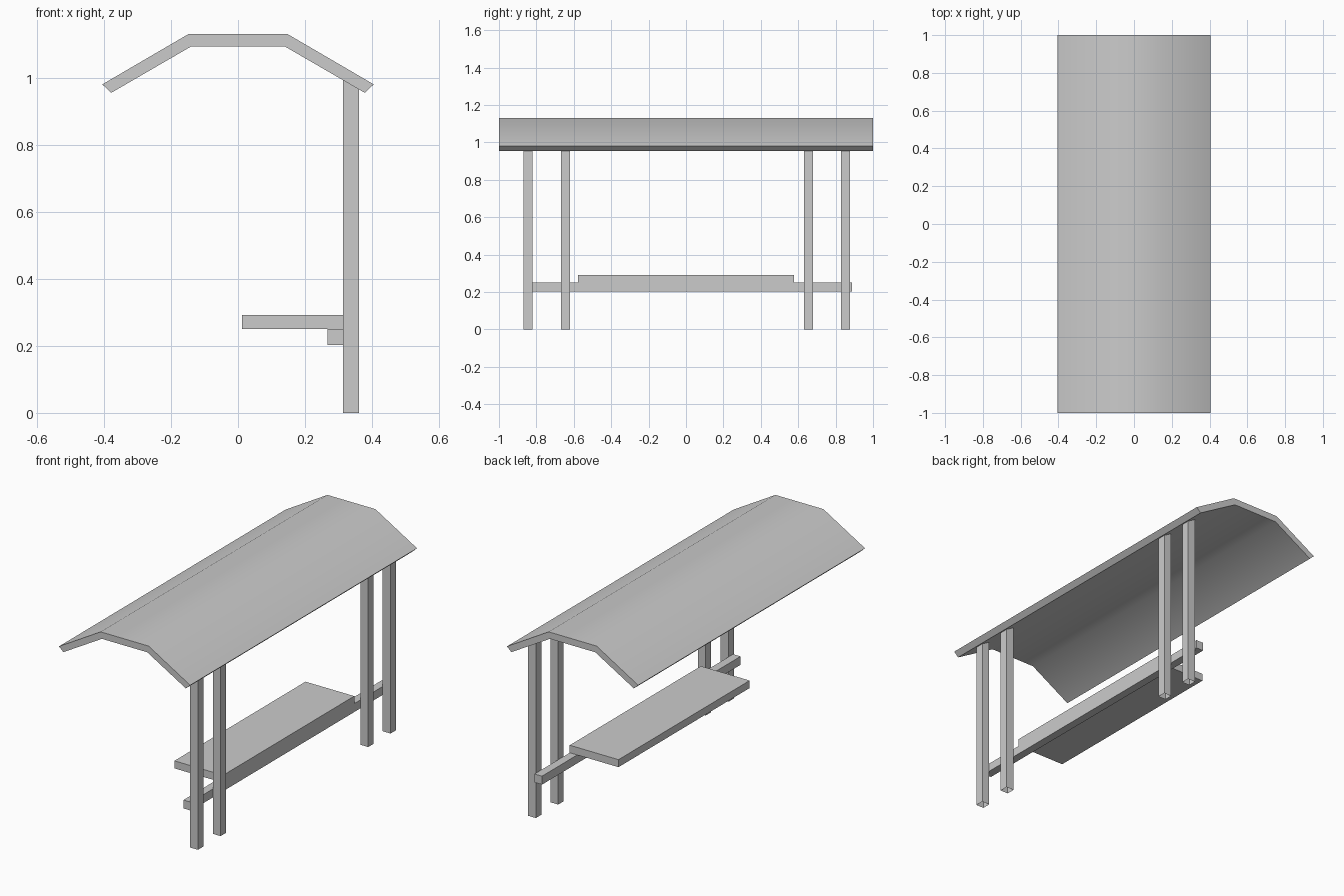
import bpy
import bmesh

cube = bpy.data.objects.get("Cube")
if cube:
    bpy.data.objects.remove(cube, do_unlink=True)

# Single plain grey finish
GREY = (0.6, 0.6, 0.6, 1.0)
grey = bpy.data.materials.new("plain_grey")
grey.use_nodes = True
grey.diffuse_color = GREY
grey.node_tree.nodes["Principled BSDF"].inputs["Base Color"].default_value = GREY


def prism(name, profile, y0, y1):
    """Extrude an x-z profile along y into a closed solid."""
    bm = bmesh.new()
    face = bm.faces.new([bm.verts.new((x, y0, z)) for x, z in profile])
    ext = bmesh.ops.extrude_face_region(bm, geom=[face], use_keep_orig=True)
    verts = [v for v in ext["geom"] if isinstance(v, bmesh.types.BMVert)]
    bmesh.ops.translate(bm, vec=(0, y1 - y0, 0), verts=verts)
    bmesh.ops.recalc_face_normals(bm, faces=bm.faces)
    return finish(name, bm)


def finish(name, bm):
    mesh = bpy.data.meshes.new(name)
    bm.to_mesh(mesh)
    bm.free()
    mesh.materials.append(grey)
    obj = bpy.data.objects.new(name, mesh)
    bpy.context.collection.objects.link(obj)
    return obj


def box(name, x0, x1, y0, y1, z0, z1, open_bottom=False):
    obj = prism(name, [(x0, z0), (x1, z0), (x1, z1), (x0, z1)], y0, y1)
    if open_bottom:
        bm = bmesh.new()
        bm.from_mesh(obj.data)
        bottom = [f for f in bm.faces if f.normal.z < -0.9]
        bmesh.ops.delete(bm, geom=bottom, context="FACES_ONLY")
        bm.to_mesh(obj.data)
        bm.free()
    return obj


# Roof: bent slab, softly shaded across its folds
half = [(0.14, 1.093), (0.378, 0.955), (0.405, 0.98), (0.148, 1.13)]
roof = prism("roof", half + [(-x, z) for x, z in reversed(half)], -1, 1)
bpy.ops.object.select_all(action="DESELECT")
roof.select_set(True)
bpy.context.view_layer.objects.active = roof
bpy.ops.object.shade_smooth_by_angle(angle=0.7)

# Posts: two pairs of hollow-footed uprights
posts = {"front_outer_post": -0.845, "front_inner_post": -0.645,
         "back_inner_post": 0.656, "back_outer_post": 0.853}
for name, y in posts.items():
    box(name, 0.313, 0.361, y - 0.024, y + 0.024, 0, 0.992, open_bottom=True)

# Bench: long support rail with a cantilevered seat on top
box("bench_rail", 0.267, 0.313, -0.862, 0.888, 0.203, 0.25)
box("bench_seat", 0.012, 0.313, -0.578, 0.578, 0.25, 0.292)
